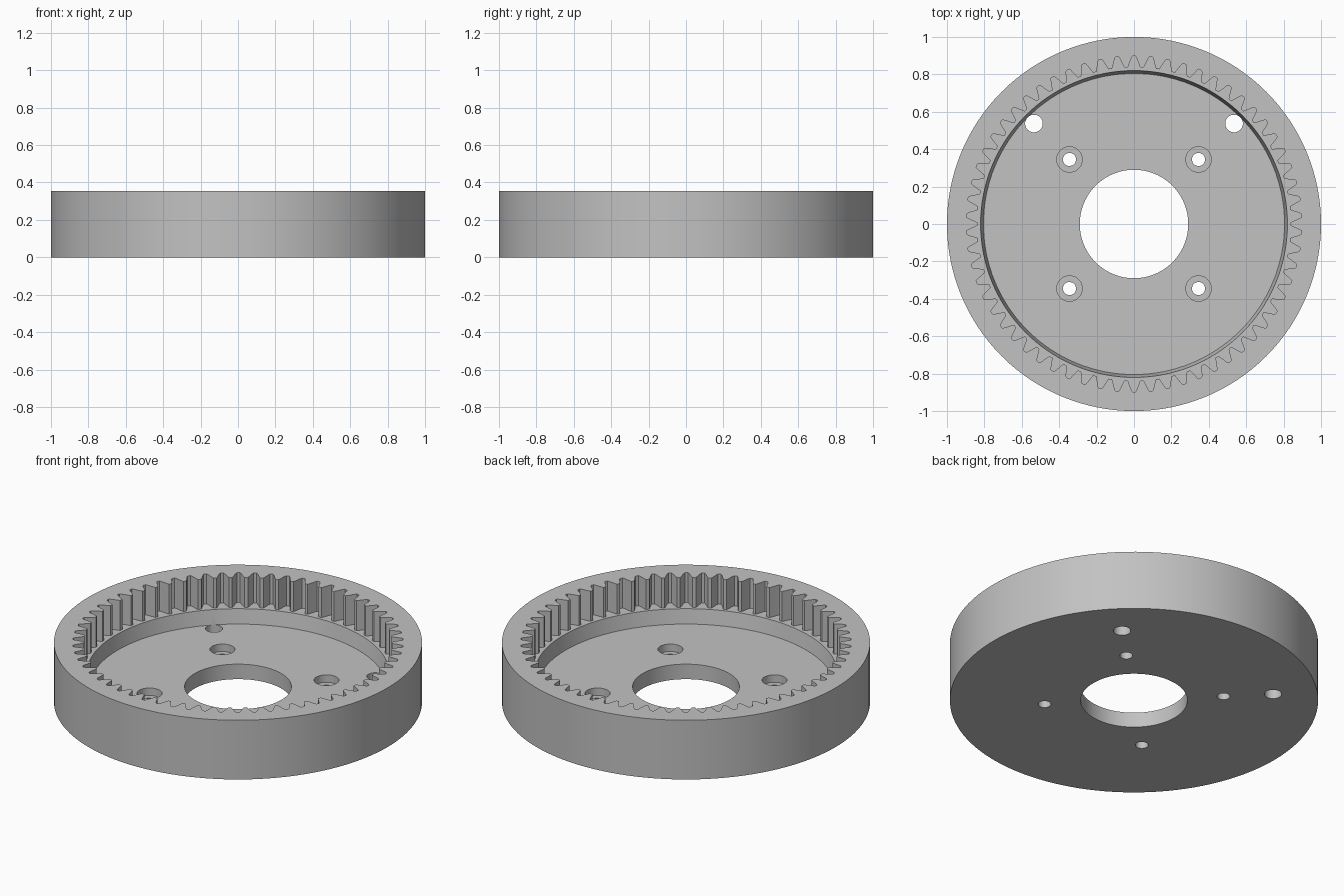
import bpy
import bmesh
from math import cos, sin, tau, radians

cube = bpy.data.objects.get("Cube")
if cube:
    bpy.data.objects.remove(cube, do_unlink=True)

HEIGHT, LEDGE_Z, FLOOR_Z = 0.355, 0.175, 0.09
TEETH, TIP_R, ROOT_R = 62, 0.838, 0.897

grey = bpy.data.materials.new("plain grey")
grey.use_nodes = True
colour = (0.54, 0.54, 0.54, 1)
grey.diffuse_color = colour
grey.node_tree.nodes["Principled BSDF"].inputs["Base Color"].default_value = colour


def circle(r, n, x=0, y=0):
    return [(x + r * cos(tau * i / n), y + r * sin(tau * i / n)) for i in range(n)]


def prism(name, bottom, top, z0, z1):
    """Solid between two outlines with matching point counts."""
    bm = bmesh.new()
    lo = [bm.verts.new((x, y, z0)) for x, y in bottom]
    hi = [bm.verts.new((x, y, z1)) for x, y in top]
    bm.faces.new(lo[::-1])
    bm.faces.new(hi)
    for i in range(len(lo)):
        j = (i + 1) % len(lo)
        bm.faces.new((lo[i], lo[j], hi[j], hi[i]))
    mesh = bpy.data.meshes.new(name)
    bm.to_mesh(mesh)
    bm.free()
    mesh.materials.append(grey)
    obj = bpy.data.objects.new(name, mesh)
    bpy.context.collection.objects.link(obj)
    return obj


def cut(target, bottom, top, z0, z1):
    """Subtract a prism from the target and discard the cutter."""
    cutter = prism("cutter", bottom, top, z0, z1)
    cutter.hide_render = True
    mod = target.modifiers.new("cut", "BOOLEAN")
    mod.operation = "DIFFERENCE"
    mod.solver = "EXACT"
    mod.object = cutter
    bpy.context.view_layer.objects.active = target
    bpy.ops.object.modifier_apply(modifier=mod.name)
    bpy.data.objects.remove(cutter, do_unlink=True)


def gear_outline():
    """Rounded trapezoid slots, one centred on +y."""
    half = [(0.40, TIP_R), (0.35, TIP_R + 0.007), (0.15, ROOT_R - 0.008), (0.09, ROOT_R)]
    slot = [(-t, r) for t, r in half] + half[::-1]
    points = []
    for i in range(TEETH):
        for t, r in slot:
            a = tau * (0.25 + (i + t) / TEETH)
            points.append((r * cos(a), r * sin(a)))
    return points


# Outer drum
outline = circle(1, 128)
gear = prism("ring_gear_housing", outline, outline, 0, HEIGHT)

# Internal teeth down to the ledge
teeth = gear_outline()
cut(gear, teeth, teeth, LEDGE_Z, HEIGHT + 0.1)

# Tapered recess down to the floor, continued a little past the ledge
cut(gear, circle(0.805, 128), circle(0.823, 128), FLOOR_Z, LEDGE_Z + 0.015)

# Central bore
bore = circle(0.29, 96)
cut(gear, bore, bore, -0.1, 0.3)

# Four counterbored bolt holes
for sx in (-1, 1):
    for sy in (-1, 1):
        x, y = 0.345 * sx, 0.345 * sy
        head, shaft = circle(0.068, 40, x, y), circle(0.035, 32, x, y)
        cut(gear, head, head, FLOOR_Z - 0.045, 0.3)
        cut(gear, shaft, shaft, -0.1, 0.3)

# Two larger holes beside the recess wall
for sx in (-1, 1):
    hole = circle(0.047, 40, 0.535 * sx, 0.537)
    cut(gear, hole, hole, -0.1, 0.3)

bpy.ops.object.select_all(action="DESELECT")
gear.select_set(True)
bpy.context.view_layer.objects.active = gear
bpy.ops.object.shade_smooth_by_angle(angle=radians(25))
